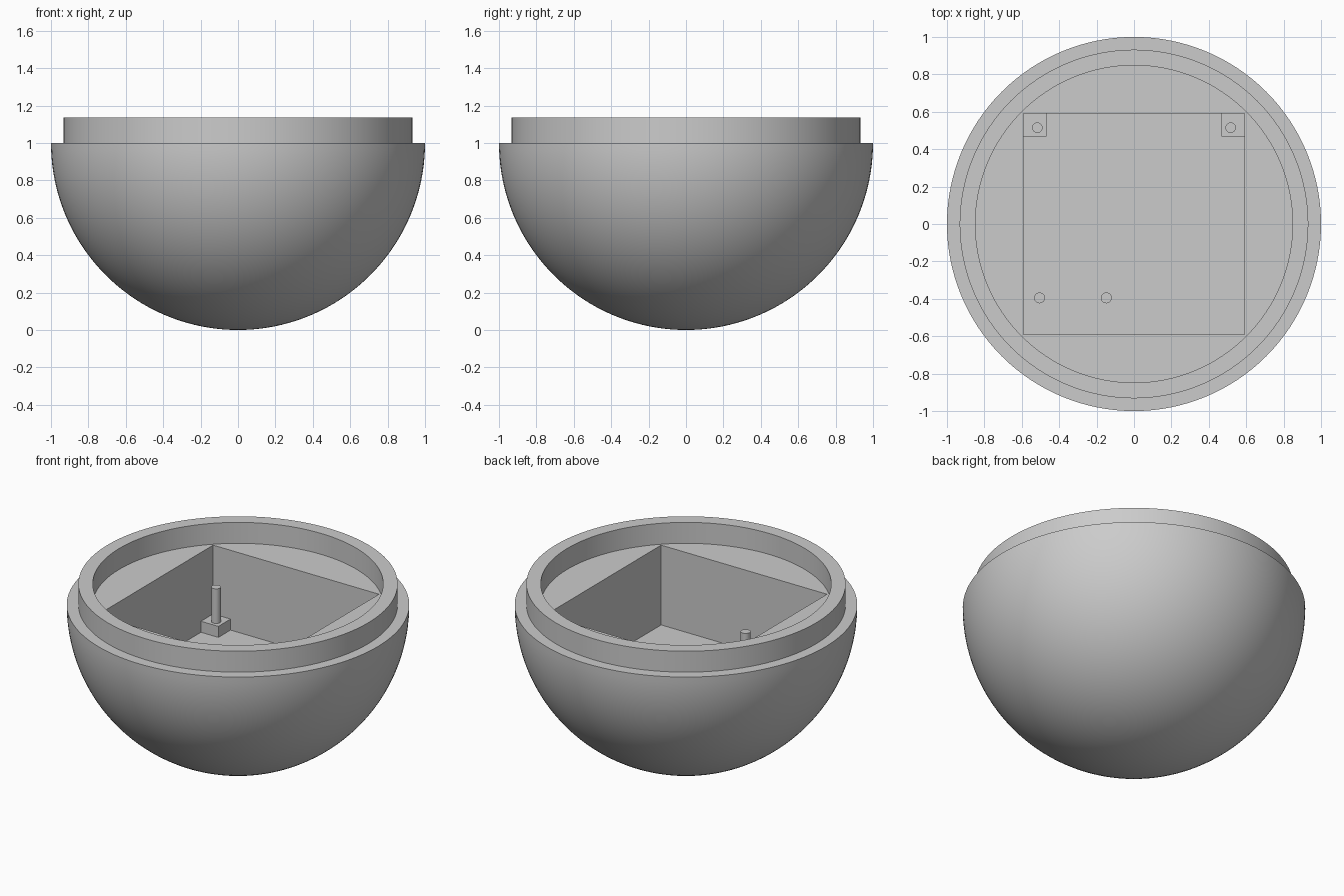
import bpy, bmesh, math

cube = bpy.data.objects.get("Cube")
if cube:
    bpy.data.objects.remove(cube, do_unlink=True)

# One plain grey plastic
GREY = (0.6, 0.6, 0.6, 1.0)
grey = bpy.data.materials.new("grey plastic")
grey.use_nodes = True
grey.diffuse_color = GREY
grey.node_tree.nodes["Principled BSDF"].inputs["Base Color"].default_value = GREY

RIM_Z, TOP_Z = 1.0, 1.135
LIP_OUT, LIP_IN = 0.932, 0.848
HALF, FLOOR_Z = 0.591, 0.486
BLOCK, BLOCK_TOP = 0.124, 0.557


def finish(obj, smooth=True):
    obj.data.materials.append(grey)
    if smooth:
        bpy.ops.object.select_all(action='DESELECT')
        obj.select_set(True)
        bpy.context.view_layer.objects.active = obj
        bpy.ops.object.shade_smooth_by_angle(angle=math.radians(30))


def box(name, lo, hi):
    size = [b - a for a, b in zip(lo, hi)]
    mid = [(a + b) / 2 for a, b in zip(lo, hi)]
    bpy.ops.mesh.primitive_cube_add(size=1, location=mid)
    obj = bpy.context.object
    obj.name = name
    obj.scale = size
    bpy.ops.object.transform_apply(location=False, rotation=False, scale=True)
    return obj


def pin(name, x, y, radius, bottom, top):
    bpy.ops.mesh.primitive_cylinder_add(vertices=32, radius=radius, depth=top - bottom,
                                        location=(x, y, (top + bottom) / 2))
    bpy.context.object.name = name
    finish(bpy.context.object)


# Hemisphere with a stepped lip, turned from one profile
STEPS, SEGMENTS = 40, 128
angles = [math.pi / 2 * i / STEPS for i in range(STEPS + 1)]
profile = [(math.sin(a), 1 - math.cos(a)) for a in angles]
profile += [(LIP_OUT, RIM_Z), (LIP_OUT, TOP_Z), (LIP_IN, TOP_Z), (LIP_IN, RIM_Z)]
bm = bmesh.new()
verts = [bm.verts.new((r, 0, z)) for r, z in profile]
edges = [bm.edges.new(pair) for pair in zip(verts, verts[1:])]
bmesh.ops.spin(bm, geom=verts + edges, cent=(0, 0, 0), axis=(0, 0, 1),
               angle=math.tau, steps=SEGMENTS)
bmesh.ops.remove_doubles(bm, verts=bm.verts, dist=0.0001)
bmesh.ops.holes_fill(bm, edges=[e for e in bm.edges if e.is_boundary], sides=0)
bmesh.ops.recalc_face_normals(bm, faces=bm.faces)
mesh = bpy.data.meshes.new("hemisphere_shell")
bm.to_mesh(mesh)
bm.free()
shell = bpy.data.objects.new("hemisphere_shell", mesh)
bpy.context.collection.objects.link(shell)

# Square pocket cut into the body
cutter = box("pocket_cutter", (-HALF, -HALF, FLOOR_Z), (HALF, HALF, TOP_Z + 0.1))
cut = shell.modifiers.new("pocket", 'BOOLEAN')
cut.operation = 'DIFFERENCE'
cut.solver = 'EXACT'
cut.object = cutter
bpy.context.view_layer.objects.active = shell
bpy.ops.object.modifier_apply(modifier=cut.name)
bpy.data.objects.remove(cutter, do_unlink=True)
finish(shell)

# Rear corner blocks, each carrying a pin
for side, s in (("left", 1), ("right", -1)):
    x0, x1 = sorted((s * HALF, s * (HALF - BLOCK)))
    block = box(f"{side}_corner_block", (x0, HALF - BLOCK, FLOOR_Z), (x1, HALF, BLOCK_TOP))
    finish(block, smooth=False)
    pin(f"{side}_rear_pin", s * 0.517, 0.515, 0.028, BLOCK_TOP, 0.78)

# Front pins standing on the pocket floor
for name, x in (("outer_front_pin", -0.505), ("inner_front_pin", -0.148)):
    pin(name, x, -0.395, 0.029, FLOOR_Z, 0.717)
